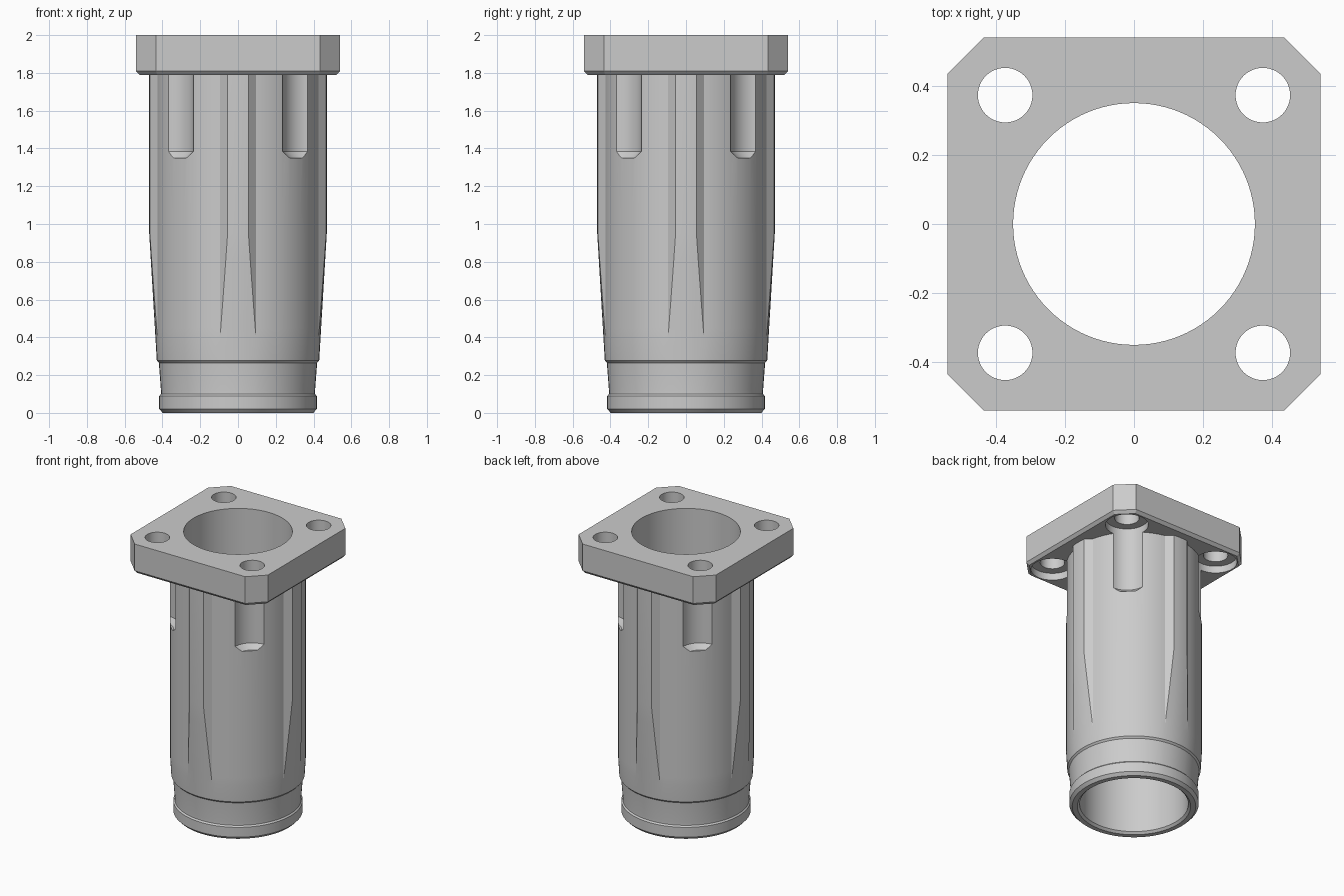
import bpy, bmesh
from math import radians, cos, sin, acos, pi, sqrt

if "Cube" in bpy.data.objects:
    bpy.data.objects.remove(bpy.data.objects["Cube"], do_unlink=True)

RIB_R, BODY_R, BORE_R = 0.47, 0.437, 0.35
FLANGE_Z, TOP = 1.79, 2.0
BOLT = 0.373                      # bolt hole offset in x and y
FLANK = 0.055 + sqrt(RIB_R ** 2 - 0.055 ** 2)   # rib flank plane: x + y = FLANK

metal = bpy.data.materials.new("light grey metal")
metal.use_nodes = True
grey = (0.6, 0.6, 0.6, 1)
metal.diffuse_color = grey
metal.node_tree.nodes["Principled BSDF"].inputs["Base Color"].default_value = grey


def loft(name, rings):
    """Closed solid skinned through rings with equal point counts."""
    bm = bmesh.new()
    loops = [[bm.verts.new(p) for p in ring] for ring in rings]
    n = len(loops[0])
    for low, high in zip(loops, loops[1:]):
        for i in range(n):
            j = (i + 1) % n
            bm.faces.new((low[i], low[j], high[j], high[i]))
    bm.faces.new(loops[0][::-1])
    bm.faces.new(loops[-1])
    bmesh.ops.remove_doubles(bm, verts=bm.verts, dist=1e-5)
    bmesh.ops.recalc_face_normals(bm, faces=bm.faces)
    mesh = bpy.data.meshes.new(name)
    bm.to_mesh(mesh)
    bm.free()
    mesh.materials.append(metal)
    ob = bpy.data.objects.new(name, mesh)
    bpy.context.collection.objects.link(ob)
    return ob


def turned(name, profile, x=0, y=0, n=48):
    """Round solid from (radius, z) pairs."""
    return loft(name, [[(x + r * cos(2 * pi * i / n), y + r * sin(2 * pi * i / n), z)
                        for i in range(n)] for r, z in profile])


def flank_angle(r):
    return radians(45) - acos(FLANK / (r * sqrt(2)))


def barrel_ring(r, z):
    """Cross-section with four flat-flanked ribs, fading to a circle when r is small."""
    body = min(r, BODY_R)
    foot = flank_angle(BODY_R)
    edge = flank_angle(r) if r > BODY_R else foot
    ring = []
    for q in range(4):
        polar = [(r, edge * k / 2) for k in range(-2, 3)]
        polar += [(body, foot + (pi / 2 - 2 * foot) * k / 20) for k in range(21)]
        ring += [(d * cos(a + q * pi / 2), d * sin(a + q * pi / 2), z) for d, a in polar]
    return ring


def octagon(half, cut, z):
    pts = []
    x, y = half, cut
    for _ in range(4):
        pts += [(x, y, z), (y, x, z)] if x * y > 0 else [(y, x, z), (x, y, z)]
        x, y = -y, x
    return pts


def flange_ring(half, cut, z):
    """Square with clipped corners, counter-clockwise."""
    corner = [(half, -cut), (half, cut)]
    pts = []
    for _ in range(4):
        pts += [(x, y, z) for x, y in corner]
        corner = [(-y, x) for x, y in corner]
    return pts


# Barrel: spigot with raised ring, tapered lower body, ribbed upper body
lower = [(0.398, 0), (0.417, 0.02), (0.417, 0.09), (0.408, 0.1), (0.408, 0.12),
         (0.419, 0.265), (0.43, 0.277)]
taper = [(0.43 + (RIB_R - 0.43) * (z - 0.28) / 0.67, z)
         for z in (0.397, 0.45, 0.52, 0.6, 0.7, 0.82, 0.95)]
barrel = loft("barrel", [barrel_ring(r, z) for r, z in lower + taper + [(RIB_R, FLANGE_Z)]])

# Flange: clipped square plate with a chamfered lower edge
flange = loft("flange", [flange_ring(0.522, 0.427, FLANGE_Z),
                         flange_ring(0.54, 0.435, FLANGE_Z + 0.02),
                         flange_ring(0.54, 0.435, TOP)])

# Cutters: central bore, bolt holes and bolt head pockets
bore = turned("bore_cutter", [(0.375, -0.01), (BORE_R, 0.015), (BORE_R, TOP + 0.1)], n=96)
holes, pockets = [], []
for sx in (-1, 1):
    for sy in (-1, 1):
        x, y = sx * BOLT, sy * BOLT
        holes.append(turned("hole_cutter", [(0.079, 1.7), (0.079, TOP + 0.1)], x, y))
        pockets.append(turned("pocket_cutter", [(0.105, 1.35), (0.138, 1.385),
                                                (0.138, FLANGE_Z + 0.05)], x, y))


def cut(ob, cutters):
    bpy.context.view_layer.objects.active = ob
    for c in cutters:
        mod = ob.modifiers.new("cut", "BOOLEAN")
        mod.operation, mod.solver, mod.object = "DIFFERENCE", "EXACT", c
        bpy.ops.object.modifier_apply(modifier=mod.name)


cut(barrel, [bore] + pockets)
cut(flange, [bore] + pockets + holes)
for c in [bore] + pockets + holes:
    bpy.data.objects.remove(c, do_unlink=True)

# Smooth round faces, keep machined edges sharp
for ob in (barrel, flange):
    bpy.ops.object.select_all(action="DESELECT")
    ob.select_set(True)
    bpy.context.view_layer.objects.active = ob
    bpy.ops.object.shade_smooth_by_angle(angle=radians(25))
